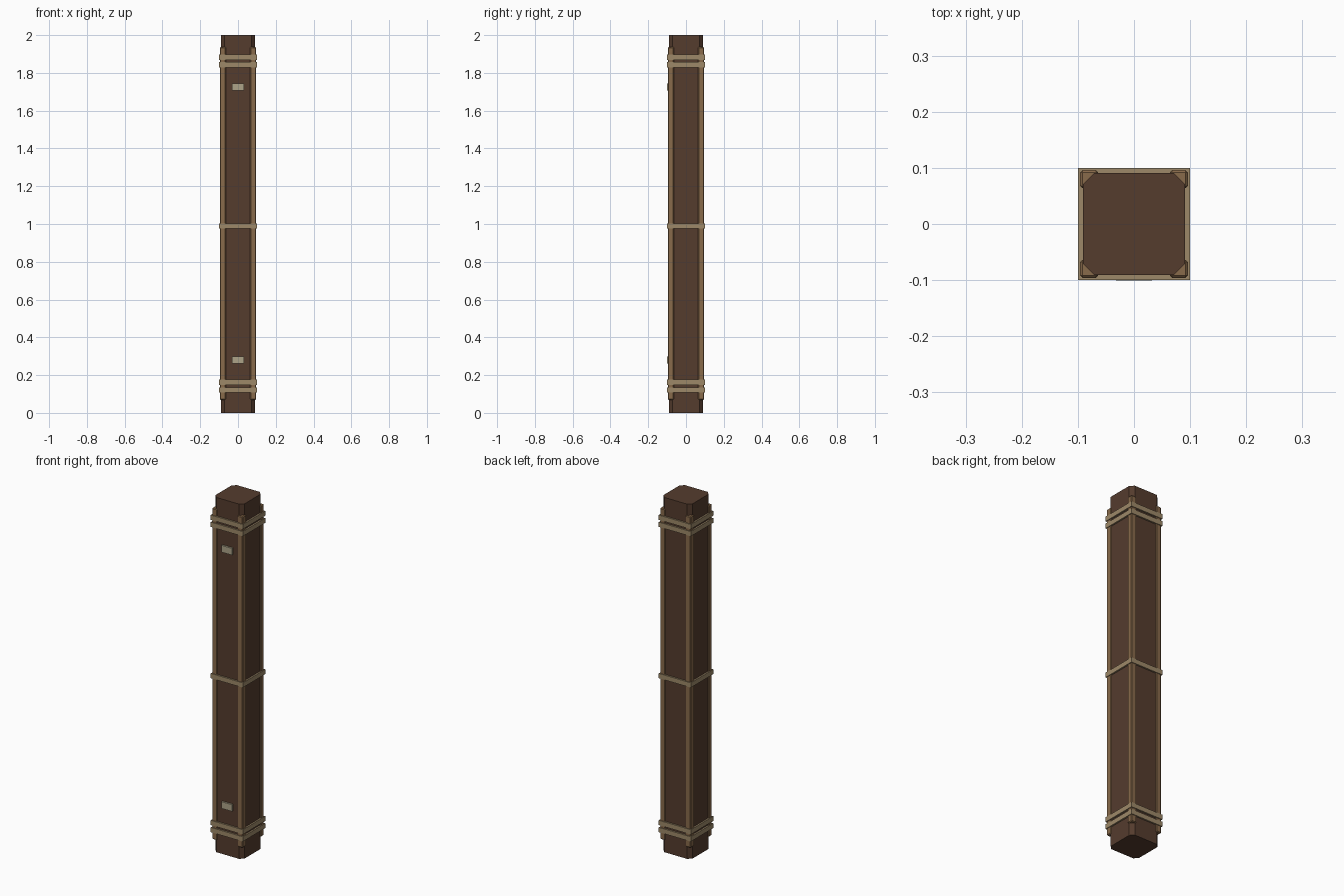
import bpy, bmesh
from mathutils import Matrix

if "Cube" in bpy.data.objects:
    bpy.data.objects.remove(bpy.data.objects["Cube"])


def material(name, rgb):
    m = bpy.data.materials.new(name)
    m.diffuse_color = (*rgb, 1)
    m.use_nodes = True
    m.node_tree.nodes["Principled BSDF"].inputs["Base Color"].default_value = m.diffuse_color
    return m


DARK = material("dark_wood", (0.09, 0.045, 0.027))
TRIM = material("trim_wood", (0.25, 0.145, 0.07))
ROPE = material("band", (0.34, 0.25, 0.14))
PLATE = material("plate", (0.42, 0.37, 0.25))


def boxes(name, specs, mat, bevel=0.0, vertical_only=False):
    """One object made of boxes given as (centre, size)."""
    bm = bmesh.new()
    for centre, size in specs:
        matrix = Matrix.Translation(centre) @ Matrix.Diagonal((*size, 1))
        bmesh.ops.create_cube(bm, size=1, matrix=matrix)
    if bevel:
        edges = [e for e in bm.edges if not vertical_only
                 or abs(e.verts[0].co.z - e.verts[1].co.z) > 0.01]
        bmesh.ops.bevel(bm, geom=edges, offset=bevel, segments=1,
                        affect='EDGES', profile=0.5)
    mesh = bpy.data.meshes.new(name)
    bm.to_mesh(mesh)
    bm.free()
    mesh.materials.append(mat)
    obj = bpy.data.objects.new(name, mesh)
    bpy.context.collection.objects.link(obj)
    return obj


# chamfered pillar core
boxes("pillar_core", [((0, 0, 1), (0.182, 0.182, 2))], DARK, 0.02, True)

# corner trim strips
for i, (sx, sy) in enumerate([(-1, -1), (1, -1), (1, 1), (-1, 1)]):
    boxes(f"corner_strip_{i + 1}",
          [((0.08 * sx, 0.08 * sy, 1.003), (0.032, 0.032, 1.867))], TRIM, 0.004)

# bands wrapped around the pillar, four bars each
for i, z in enumerate([0.122, 0.162, 0.99, 1.843, 1.883]):
    bars = [((0, s * 0.0925, z), (0.2, 0.015, 0.027)) for s in (-1, 1)]
    bars += [((s * 0.0925, 0, z), (0.015, 0.2, 0.027)) for s in (-1, 1)]
    boxes(f"band_{i + 1}", bars, ROPE)

# small plates on the front
for name, z in (("lower_plate", 0.28), ("upper_plate", 1.725)):
    boxes(name, [((0, -0.095, z), (0.065, 0.012, 0.038))], PLATE)
